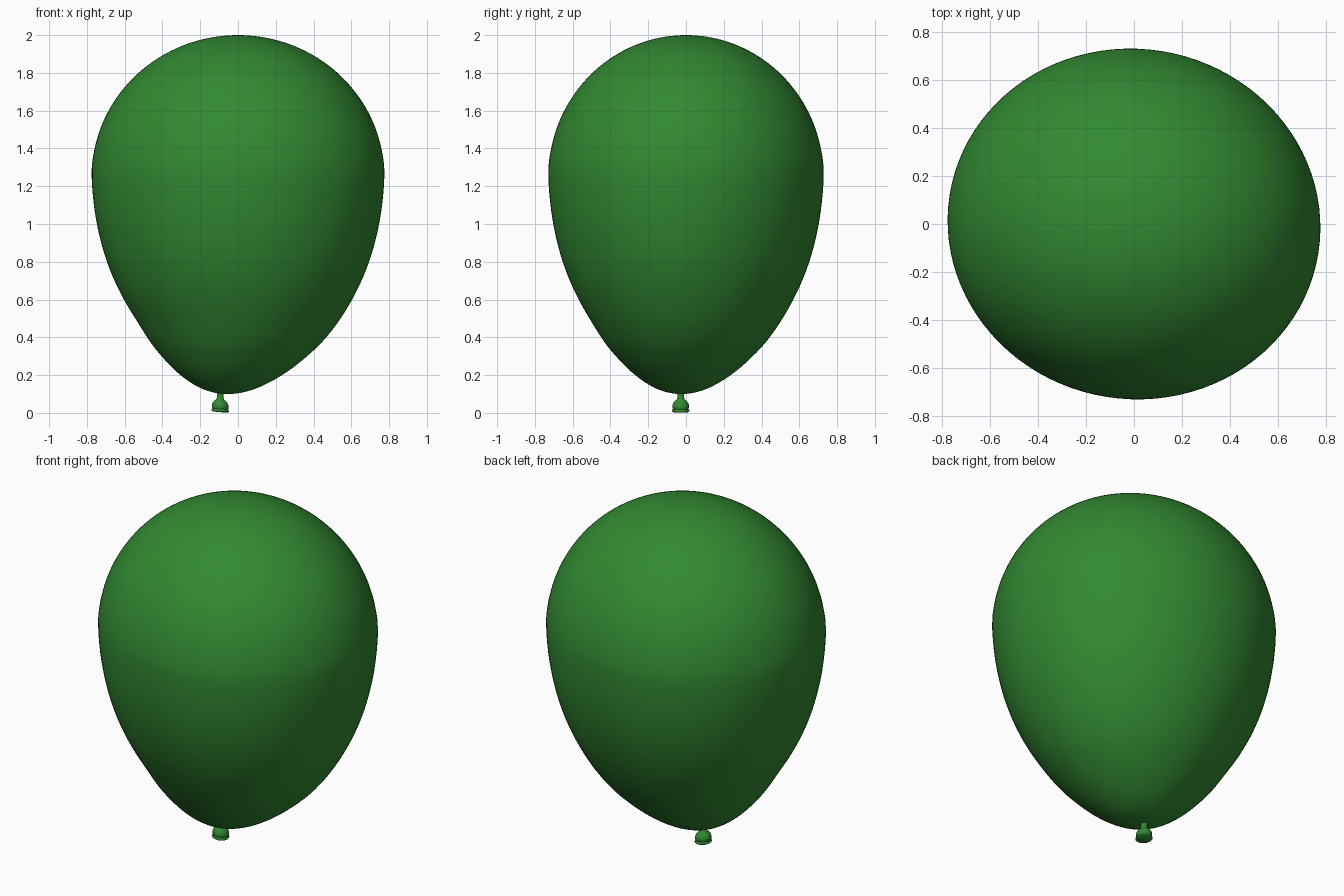
import bpy, bmesh, math

if "Cube" in bpy.data.objects:
    bpy.data.objects.remove(bpy.data.objects["Cube"])

green = bpy.data.materials.new("balloon green")
green.diffuse_color = (0.032, 0.25, 0.032, 1)
green.use_nodes = True
green.node_tree.nodes["Principled BSDF"].inputs["Base Color"].default_value = green.diffuse_color


def smooth_profile(pts, steps):
    """Catmull-Rom through (radius, z); the ends are mirrored across the axis."""
    ext = [(-pts[1][0], pts[1][1])] + pts + [(-pts[-2][0], pts[-2][1])]
    out = []
    for i in range(1, len(ext) - 2):
        p0, p1, p2, p3 = ext[i - 1:i + 3]
        for s in range(steps):
            t = s / steps
            out.append(tuple(
                0.5 * (2 * b + (c - a) * t + (2 * a - 5 * b + 4 * c - d) * t * t
                       + (3 * b - a - 3 * c + d) * t ** 3)
                for a, b, c, d in zip(p0, p1, p2, p3)))
    return out + [pts[-1]]


def lathe(name, profile, centre, squash=1.0, spin=0.0, segs=96, tilt=0.0):
    """Loft rings from bottom to top; first and last points are poles."""
    bm = bmesh.new()
    cs, sn = math.cos(spin), math.sin(spin)
    rings = []
    for r, z in profile:
        cx, cy = centre(z)
        if abs(r) < 1e-5:
            rings.append([bm.verts.new((cx, cy, z))])
            continue
        ring = []
        for k in range(segs):
            a = 2 * math.pi * k / segs
            u, v = r * math.cos(a), r * squash * math.sin(a)
            x, y = u * cs - v * sn, u * sn + v * cs
            ring.append(bm.verts.new((cx + x, cy + y, z + tilt * x)))
        rings.append(ring)
    for lo, hi in zip(rings, rings[1:]):
        for k in range(segs):
            n = (k + 1) % segs
            if len(lo) == 1:
                bm.faces.new((lo[0], hi[n], hi[k]))
            elif len(hi) == 1:
                bm.faces.new((lo[k], lo[n], hi[0]))
            else:
                bm.faces.new((lo[k], lo[n], hi[n], hi[k]))
    bmesh.ops.recalc_face_normals(bm, faces=bm.faces)
    me = bpy.data.meshes.new(name)
    bm.to_mesh(me)
    bm.free()
    me.materials.append(green)
    ob = bpy.data.objects.new(name, me)
    bpy.context.collection.objects.link(ob)
    bpy.context.view_layer.objects.active = ob
    ob.select_set(True)
    bpy.ops.object.shade_smooth_by_angle(angle=math.radians(50))
    ob.select_set(False)
    return ob


# Balloon skin: lower tapering curve, then an elliptical dome
body = [(0, 0.10), (0.08, 0.109), (0.165, 0.138), (0.265, 0.197), (0.365, 0.28),
        (0.475, 0.40), (0.605, 0.60), (0.695, 0.80), (0.752, 1.02)]
body += [(0.776 * math.cos(a), 1.25 + 0.75 * math.sin(a))
         for a in (math.pi / 2 * i / 8 for i in range(8))] + [(0, 2.0)]


def lean(z):
    # the tip drifts towards the knot
    f = max(0.0, (0.5 - z) / 0.4) ** 1.5
    return -0.055 * f, -0.025 * f


lathe("balloon_body", smooth_profile(body, 5), lean, 0.938, math.radians(-9))

# Tied neck: stem, bulb, groove and rolled lip
knot = [(0, 0.004), (0.040, 0.004), (0.046, 0.009), (0.046, 0.015), (0.041, 0.021),
        (0.044, 0.028), (0.044, 0.040), (0.040, 0.052), (0.031, 0.063), (0.021, 0.071),
        (0.018, 0.080), (0.018, 0.100), (0.021, 0.125), (0, 0.135)]
lathe("knot", knot, lambda z: (-0.094, -0.028), segs=40, tilt=-0.08)
